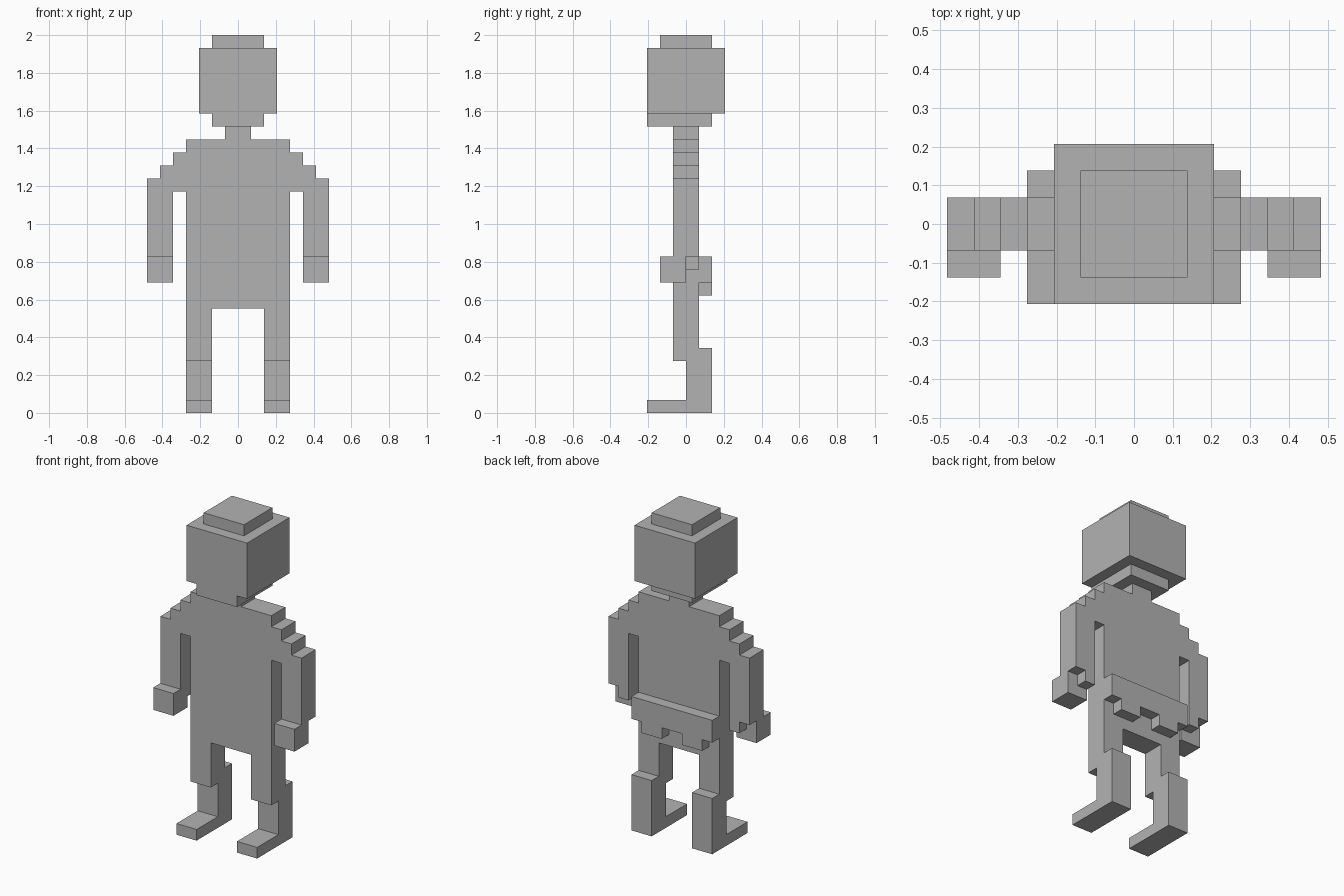
import bpy
import bmesh
from mathutils import Vector

cube = bpy.data.objects.get("Cube")
if cube:
    bpy.data.objects.remove(cube, do_unlink=True)

U = 2 / 29  # edge of one block

grey = bpy.data.materials.new("plain grey")
grey.use_nodes = True
COLOUR = (0.45, 0.45, 0.45, 1)
grey.diffuse_color = COLOUR
grey.node_tree.nodes["Principled BSDF"].inputs["Base Color"].default_value = COLOUR


def extrude(name, outline, axis, start, end):
    """Extrude a closed outline, given in blocks, along x or y."""
    bm = bmesh.new()
    if axis == "x":
        points = [Vector((start, a, b)) for a, b in outline]
        step = Vector((end - start, 0, 0))
    else:
        points = [Vector((a, start, b)) for a, b in outline]
        step = Vector((0, end - start, 0))
    face = bm.faces.new([bm.verts.new(p * U) for p in points])
    result = bmesh.ops.extrude_face_region(bm, geom=[face], use_keep_orig=True)
    moved = [v for v in result["geom"] if isinstance(v, bmesh.types.BMVert)]
    bmesh.ops.translate(bm, vec=step * U, verts=moved)
    bmesh.ops.recalc_face_normals(bm, faces=bm.faces)
    mesh = bpy.data.meshes.new(name)
    bm.to_mesh(mesh)
    bm.free()
    mesh.materials.append(grey)
    obj = bpy.data.objects.new(name, mesh)
    bpy.context.collection.objects.link(obj)
    return obj


def box(name, x, y, z):
    outline = [(x[0], z[0]), (x[1], z[0]), (x[1], z[1]), (x[0], z[1])]
    return extrude(name, outline, "y", *y)


def mirrored(half):
    return half + [(-a, b) for a, b in reversed(half)]


# Head
box("head", (-3, 3), (-3, 3), (23, 28))
box("head_top", (-2, 2), (-2, 2), (28, 29))
box("chin", (-2, 2), (-3, 2), (22, 23))

# Neck, stepped shoulders, arms and torso in one slab
body = [(1, 22), (1, 21), (4, 21), (4, 20), (5, 20), (5, 19), (6, 19), (6, 18),
        (7, 18), (7, 12), (5, 12), (5, 17), (4, 17), (4, 8)]
extrude("torso_and_arms", mirrored(body), "y", -1, 1)

# Seat at the back with a notched lower edge
seat = [(4, 12), (4, 10), (3, 10), (3, 9), (1, 9), (1, 10)]
extrude("seat", mirrored(seat), "y", 1, 2)

# Hands and legs on both sides
leg = [(-1, 8), (-1, 4), (0, 4), (0, 1), (-3, 1), (-3, 0), (2, 0), (2, 5), (1, 5), (1, 8)]
for side, s in (("left", 1), ("right", -1)):
    box(side + "_hand", (5 * s, 7 * s), (-2, 0), (10, 12))
    box(side + "_thumb", (5 * s, 6 * s), (0, 1), (11, 12))
    extrude(side + "_leg", leg, "x", 2 * s, 4 * s)
